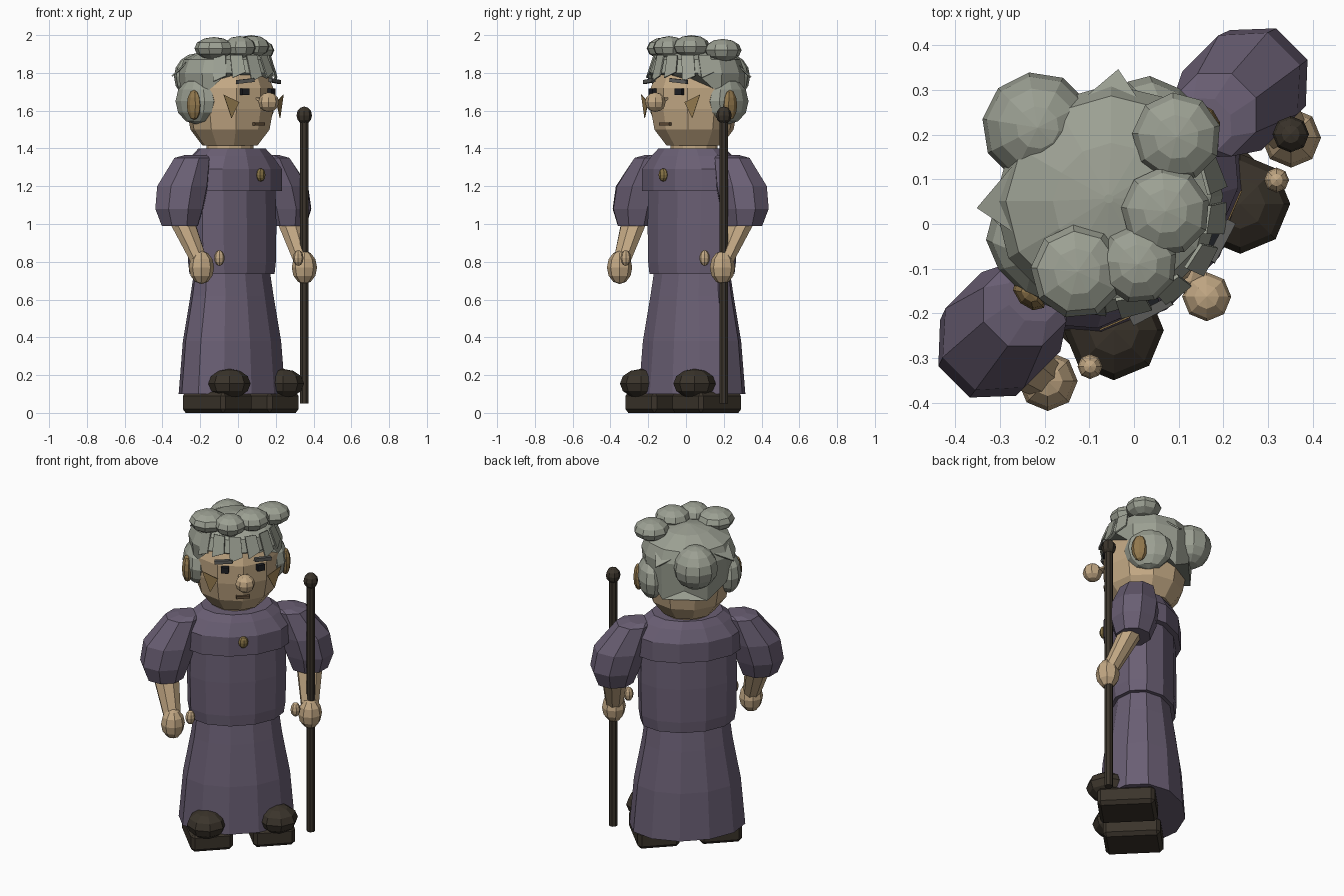
import bpy, bmesh
from math import sin, cos, pi, radians
from mathutils import Matrix, Vector

cube = bpy.data.objects.get("Cube")
if cube:
    bpy.data.objects.remove(cube)

TURN = Matrix.Rotation(radians(45), 4, 'Z')  # the figure stands turned by an eighth


def material(name, *rgb):
    m = bpy.data.materials.new(name)
    m.use_nodes = True
    m.diffuse_color = (*rgb, 1)
    m.node_tree.nodes["Principled BSDF"].inputs["Base Color"].default_value = (*rgb, 1)
    return m


DRESS = material("dusty purple", .145, .115, .175)
SKIN = material("tan skin", .54, .39, .23)
EAR = material("dark tan", .29, .19, .075)
HAIR = material("grey hair", .33, .35, .29)
DARK = material("dark brown", .043, .034, .024)
BROW = material("brow grey", .11, .11, .105)
EYE = material("near black", .012, .013, .017)
GOLD = material("old gold", .24, .17, .06)
LINE = material("mouth brown", .12, .075, .04)


def finish(name, bm, mat):
    bmesh.ops.recalc_face_normals(bm, faces=bm.faces)
    bm.transform(TURN)
    me = bpy.data.meshes.new(name)
    bm.to_mesh(me)
    bm.free()
    me.materials.append(mat)
    ob = bpy.data.objects.new(name, me)
    bpy.context.collection.objects.link(ob)
    return ob


def loft(name, rings, mat, n=12, edit=None):
    """Stack of level ellipses: (x, y, z, x radius, y radius)."""
    bm = bmesh.new()
    loops = []
    for x, y, z, rx, ry in rings:
        angles = [2 * pi * (i + .5) / n for i in range(n)]
        loops.append([bm.verts.new((x + rx * cos(a), y + ry * sin(a), z)) for a in angles])
    for low, high in zip(loops, loops[1:]):
        for i in range(n):
            j = (i + 1) % n
            bm.faces.new((low[i], low[j], high[j], high[i]))
    bm.faces.new(loops[0])
    bm.faces.new(loops[-1])
    if edit:
        edit(loops)
    return finish(name, bm, mat)


def ball(name, centre, radii, mat, u=8, v=6):
    bm = bmesh.new()
    bmesh.ops.create_uvsphere(bm, u_segments=u, v_segments=v, radius=1)
    bm.transform(Matrix.Translation(centre) @ Matrix.Diagonal((*radii, 1)))
    return finish(name, bm, mat)


def box(name, centre, size, mat, tilt=0, turn=0, bevel=0):
    bm = bmesh.new()
    bmesh.ops.create_cube(bm, size=1)
    bm.transform(Matrix.Diagonal((*size, 1)))
    if bevel:
        bmesh.ops.bevel(bm, geom=bm.edges[:], offset=bevel, segments=1, affect='EDGES')
    bm.transform(Matrix.Translation(centre) @ Matrix.Rotation(turn, 4, 'Z')
                 @ Matrix.Rotation(tilt, 4, 'Y'))
    return finish(name, bm, mat)


def plate(name, points, mat, thick=.008):
    bm = bmesh.new()
    face = bm.faces.new([bm.verts.new(p) for p in points])
    face.normal_update()
    push = face.normal * thick
    out = bmesh.ops.extrude_face_region(bm, geom=[face], use_keep_orig=True)
    bmesh.ops.translate(bm, vec=push, verts=[g for g in out["geom"]
                                             if isinstance(g, bmesh.types.BMVert)])
    return finish(name, bm, mat)


# Dress
BY = .045
loft("skirt", [(0, BY, .1, .325, .24), (0, BY, .38, .3, .22),
               (0, BY, .62, .255, .185), (0, BY, .77, .235, .16)], DRESS)
loft("bodice", [(0, BY, .735, .265, .185), (0, BY, .8, .275, .19), (0, BY, 1.0, .28, .19),
                (0, BY, 1.2, .275, .185), (0, BY, 1.36, .2, .15)], DRESS)
loft("shawl", [(0, BY, 1.175, .315, .215), (0, BY, 1.29, .315, .215),
               (0, BY, 1.36, .25, .18), (0, BY, 1.4, .2, .155)], DRESS)
ball("button", (0, -.17, 1.26), (.028, .022, .035), GOLD)

# Head
HY = .06
loft("neck", [(0, HY, 1.36, .13, .12), (0, HY, 1.44, .13, .12)], SKIN)
loft("head", [(0, HY, 1.415, .15, .145), (0, HY, 1.5, .215, .21), (0, HY, 1.61, .235, .23),
              (0, HY, 1.72, .235, .23), (0, HY, 1.84, .18, .18)], SKIN, n=10)
loft("nose_bridge", [(0, -.15, 1.67, .03, .03), (0, -.2, 1.65, .035, .03)], SKIN, n=6)
ball("nose", (0, -.23, 1.645), (.055, .055, .052), SKIN)
box("mouth", (0, -.155, 1.53), (.075, .02, .016), LINE)


# Hair cap: rim dips in a zigzag behind the ears and rises over the brow
def shape_rim(loops):
    for i, v in enumerate(loops[0]):
        if v.co.y > .15:
            v.co.z = 1.57 if i % 2 else 1.64
        elif v.co.y < 0:
            v.co.z = 1.79


CY = .08
loft("hair_cap", [(0, CY, 1.68, .25, .235), (0, CY, 1.8, .262, .25), (0, CY, 1.87, .235, .225),
                  (0, CY, 1.925, .13, .12), (0, CY, 1.945, .01, .01)], HAIR, edit=shape_rim)
ball("hair_bun", (0, .305, 1.78), (.125, .125, .125), HAIR, 10, 8)
CURLS = [(.205, .07, 1.92, .1), (.07, -.03, 1.94, .1),
         (-.057, -.07, 1.935, .088), (-.165, .014, 1.93, .105)]
for k, (x, y, z, r) in enumerate(CURLS):
    ball(f"curl_{k + 1}", (x, y, z), (r, r, .06), HAIR, 9, 6)

# Fringe locks around the forehead
for k in range(6):
    a = radians(-90 + (k - 2.5) * 24)

    def on_brow(turn, r, z):
        return Vector((r * cos(a + turn), HY + r * sin(a + turn), z))

    low = 1.755 + .02 * (k % 2)
    plate(f"fringe_lock_{k + 1}", [on_brow(-.15, .215, 1.895), on_brow(.15, .215, 1.895),
                                   on_brow(.18, .25, low + .03), on_brow(-.1, .255, low)], HAIR)

# Staff
loft("staff", [(.39, -.106, .05, .024, .024), (.39, -.106, 1.57, .024, .024)], DARK, n=8)
ball("staff_knob", (.39, -.106, 1.575), (.041, .041, .047), DARK)

# Paired parts
for side, s in (("left", 1), ("right", -1)):
    ball(f"{side}_hair_puff", (s * .215, .1, 1.65), (.075, .135, .122), HAIR, 10, 6)
    ball(f"{side}_ear", (s * .275, .055, 1.63), (.03, .045, .08), EAR)
    plate(f"{side}_hair_tuft", [(s * .2, .17, 1.86), (s * .1, .28, 1.84), (s * .22, .27, 1.78)],
          HAIR)
    box(f"{side}_eye", (s * .1, -.15, 1.7), (.042, .025, .036), EYE, turn=s * .3)
    box(f"{side}_brow", (s * .11, -.165, 1.757), (.1, .022, .02), BROW, tilt=s * .1, turn=s * .3)
    plate(f"{side}_cheek_fold", [(s * .222, -.115, 1.685), (s * .138, -.148, 1.645),
                                 (s * .18, -.132, 1.56)], EAR, .004)

    loft(f"{side}_sleeve", [(s * .27, .045, 1.365, .06, .065), (s * .3, .045, 1.35, .1, .1),
                            (s * .375, .04, 1.2, .15, .135), (s * .405, .035, 1.08, .14, .13),
                            (s * .405, .03, .99, .105, .1)], DRESS, n=8)
    loft(f"{side}_forearm", [(s * .405, .025, 1.03, .078, .07), (s * .385, -.1, .79, .048, .048)],
         SKIN, n=8)
    ball(f"{side}_hand", (s * .385, -.112, .77), (.067, .067, .088), SKIN)
    ball(f"{side}_thumb", (s * .295, -.156, .82), (.028, .028, .042), SKIN)

    box(f"{side}_shoe", (s * .175, -.02, .055), (.235, .32, .11), DARK, bevel=.02)
    ball(f"{side}_shoe_toe", (s * .2, -.136, .155), (.112, .112, .078), DARK)
